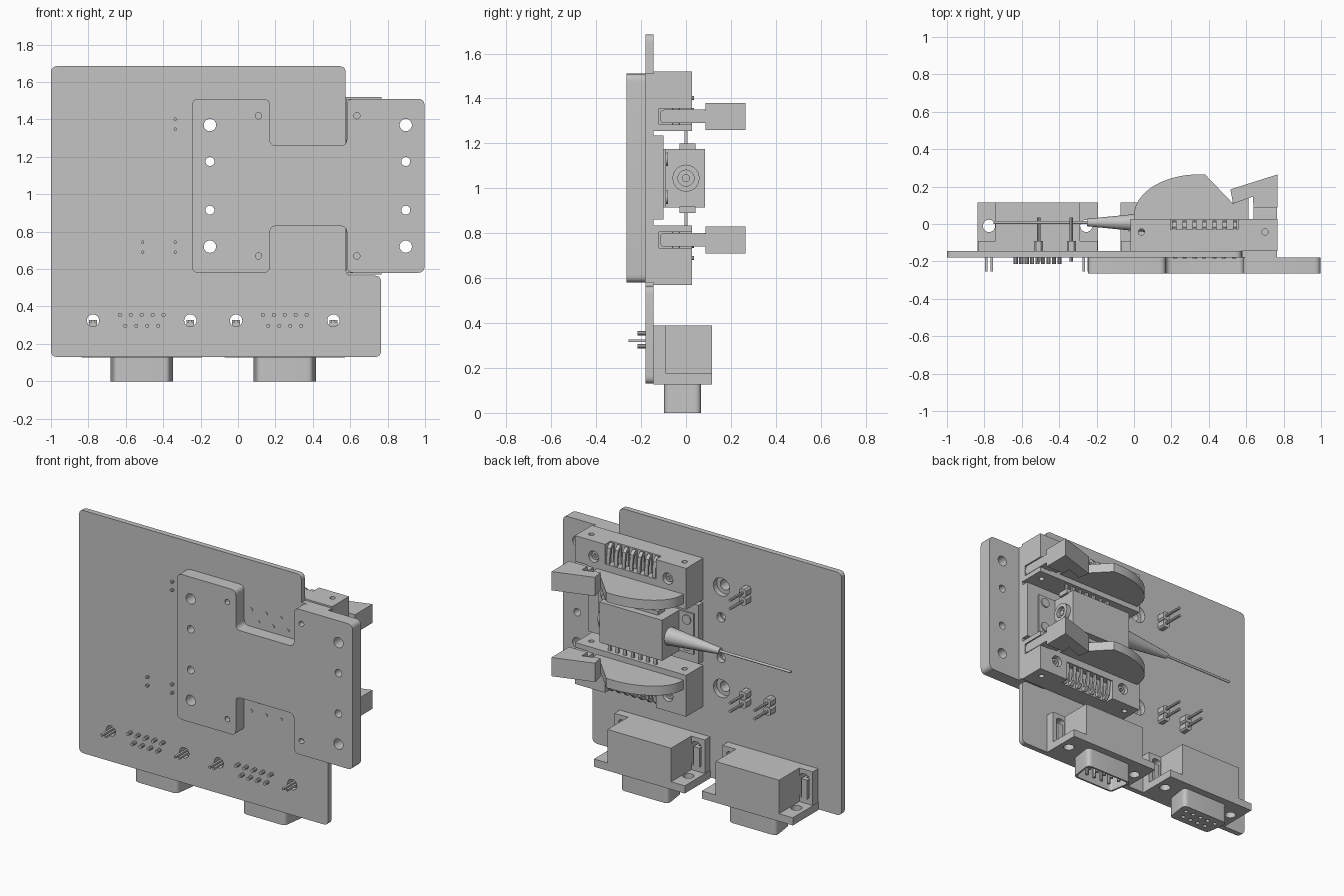
import bpy, bmesh, math
from mathutils import Vector

if "Cube" in bpy.data.objects:
    bpy.data.objects.remove(bpy.data.objects["Cube"], do_unlink=True)

SHADE = (0.55, 0.55, 0.55, 1)
grey = bpy.data.materials.new("light grey")
grey.use_nodes = True
grey.diffuse_color = SHADE
grey.node_tree.nodes["Principled BSDF"].inputs["Base Color"].default_value = SHADE

# where the two profile coordinates and the depth go, per extrusion axis
PLACE = {"x": lambda a, b, d: (d, a, b), "y": lambda a, b, d: (a, d, b), "z": lambda a, b, d: (a, b, d)}


def prism(name, axis, pts, lo, hi, taper=1.0):
    """Extrude a profile along an axis; taper scales the far end."""
    bm = bmesh.new()
    n = len(pts)
    ca, cb = sum(p[0] for p in pts) / n, sum(p[1] for p in pts) / n
    put = PLACE[axis]
    near = [bm.verts.new(put(a, b, lo)) for a, b in pts]
    far = [bm.verts.new(put(ca + (a - ca) * taper, cb + (b - cb) * taper, hi)) for a, b in pts]
    bm.faces.new(near)
    bm.faces.new(far)
    for i in range(n):
        j = (i + 1) % n
        bm.faces.new((near[i], near[j], far[j], far[i]))
    bmesh.ops.recalc_face_normals(bm, faces=bm.faces)
    mesh = bpy.data.meshes.new(name)
    bm.to_mesh(mesh)
    bm.free()
    mesh.materials.append(grey)
    obj = bpy.data.objects.new(name, mesh)
    bpy.context.collection.objects.link(obj)
    return obj


def box(name, x0, x1, y0, y1, z0, z1):
    return prism(name, "z", [(x0, y0), (x1, y0), (x1, y1), (x0, y1)], min(z0, z1), max(z0, z1))


def rod(name, axis, a, b, lo, hi, r, taper=1.0, sides=20):
    ring = [(a + r * math.cos(math.tau * i / sides), b + r * math.sin(math.tau * i / sides)) for i in range(sides)]
    return prism(name, axis, ring, lo, hi, taper)


def rounded(pts, r, steps=5):
    """Round every corner of a polygon with radius r."""
    out = []
    for i, p in enumerate(pts):
        p, a, b = Vector(p), Vector(pts[i - 1]), Vector(pts[(i + 1) % len(pts)])
        u, v = (a - p).normalized(), (b - p).normalized()
        t = r / math.tan(u.angle(v) / 2)
        s, e = p + u * t, p + v * t
        for k in range(steps + 1):
            f = k / steps
            out.append(tuple(s * (1 - f) ** 2 + p * 2 * f * (1 - f) + e * f * f))
    return out


def only(obj):
    bpy.ops.object.select_all(action="DESELECT")
    obj.select_set(True)
    bpy.context.view_layer.objects.active = obj


def join(name, objs):
    only(objs[0])
    for o in objs:
        o.select_set(True)
    bpy.ops.object.join()
    objs[0].name = name
    return objs[0]


def cut(obj, cutters):
    tool = join("cutter", cutters)
    mod = obj.modifiers.new("cut", "BOOLEAN")
    mod.operation, mod.solver, mod.object = "DIFFERENCE", "EXACT", tool
    only(obj)
    bpy.ops.object.modifier_apply(modifier="cut")
    bpy.data.objects.remove(tool, do_unlink=True)


MID = 1.045                      # height of the mirrored optical mount
BOARD, FRONT = -0.145, -0.18     # back and front of the circuit board
PORTS = (-0.515, 0.25)           # connector centres
EAR = 0.26                       # connector screw offset

# circuit board with mounting holes
outline = [(-1, 0.13), (0.765, 0.13), (0.765, 0.565), (0.575, 0.565), (0.575, 1.685), (-1, 1.685)]
board = prism("circuit_board", "y", rounded(outline, 0.035), FRONT, BOARD)
holes = [rod("h", "y", c + s * EAR, 0.325, -0.3, 0, 0.033) for c in PORTS for s in (-1, 1)]
for s in (-1, 1):
    holes += [rod("h", "y", -0.15, MID + s * 0.325, -0.3, 0, 0.058),
              rod("h", "y", -0.147, MID + s * 0.13, -0.3, 0, 0.03)]
cut(board, holes)

# front heat plate, notched at top and bottom
top, low, inner = 1.51, 0.58, 0.215
outline = [(-0.245, low), (0.17, low), (0.17, MID - inner), (0.582, MID - inner), (0.582, low), (0.997, low),
           (0.997, top), (0.582, top), (0.582, MID + inner), (0.17, MID + inner), (0.17, top), (-0.245, top)]
plate = prism("heat_plate", "y", rounded(outline, 0.035), -0.265, FRONT)
holes = []
for s in (-1, 1):
    for x in (-0.15, 0.897):
        holes += [rod("h", "y", x, MID + s * 0.325, -0.4, 0, 0.033), rod("h", "y", x, MID + s * 0.13, -0.4, 0, 0.024)]
    for x in (0.11, 0.635):
        holes.append(rod("h", "y", x, MID + s * 0.375, -0.4, -0.23, 0.017))
cut(plate, holes)
box("plate_step", 0.577, 0.765, FRONT, BOARD, low, top)
box("pedestal", -0.02, 0.765, BOARD, -0.1, 0.86, 1.235)

# upper and lower contact holders with their clamps
for s, side in ((1, "upper"), (-1, "lower")):
    def z(d):
        return MID + s * d

    holder = box(side + "_holder", -0.02, 0.768, BOARD, 0.027, z(0.21), z(0.475))
    cut(holder, [box("c", 0.195, 0.555, -0.03, 0.1, z(0.35), z(0.6)),
                 box("c", 0.68, 0.9, -0.12, 0.1, z(0.24), z(0.31))]
        + [rod("c", "y", x, z(0.375), -0.01, 0.1, 0.036) for x in (0.11, 0.635)]
        + [rod("c", "z", x, -0.043, *sorted((z(0.1), z(0.6))), 0.017) for x in (0.04, 0.7)])
    for x in (0.11, 0.635):
        screw = rod(side + "_holder_screw", "y", x, z(0.375), -0.02, 0.01, 0.026)
        cut(screw, [rod("c", "y", x, z(0.375), -0.005, 0.05, 0.013, sides=6)])
    # spring contacts, package leads and solder tails
    hook = [(-0.032, 0.34), (-0.032, 0.465), (-0.015, 0.475), (0.01, 0.45), (0.018, 0.39), (0.018, 0.34),
            (0.008, 0.34), (0.006, 0.39), (-0.002, 0.44), (-0.018, 0.455), (-0.02, 0.34)]
    hook = [(y, z(d)) for y, d in hook]
    xs = [0.215 + 0.054 * i for i in range(7)]
    join(side + "_contacts", [prism("c", "x", hook, x - 0.011, x + 0.011) for x in xs])
    join(side + "_leads", [box("l", x - 0.01, x + 0.01, -0.006, 0.006, z(0.12), z(0.22)) for x in xs])
    box(side + "_lead_collar", 0.17, 0.57, -0.03, 0.042, z(0.125), z(0.155))
    tails = [(0.22 + 0.105 * i, 0.325) for i in range(4)] + [(0.27 + 0.105 * i, 0.257) for i in range(3)]
    join(side + "_tails", [rod("t", "y", x, z(d), -0.184, BOARD, 0.011, sides=10) for x, d in tails])
    # curved clamp lever
    lever = [(0.345 + 0.345 * math.cos(math.radians(a)), 0.045 + 0.22 * math.sin(math.radians(a)))
             for a in range(180, 79, -6)]
    lever += [(0.53, 0.108), (0.612, 0.142), (0.612, 0.022), (0, 0.022)]
    lo, hi = sorted((z(0.245), z(0.305)))
    prism(side + "_clamp", "z", lever, lo, hi)
    prism(side + "_latch", "x", rounded([(-0.115, lo), (0.1, lo), (0.1, hi), (-0.115, hi)], 0.02), 0.638, 0.765)
    tab = [(0.515, 0.185), (0.768, 0.265), (0.768, 0.087), (0.638, 0.087), (0.637, 0.147), (0.53, 0.108)]
    lo, hi = sorted((z(0.215), z(0.335)))
    prism(side + "_clamp_tab", "z", tab, lo, hi)

# optical package with end ring, boot and fibre
box("package", 0.11, 0.555, -0.095, 0.085, MID - 0.13, MID + 0.13)
box("package_base", 0.01, 0.68, -0.1, -0.088, MID - 0.13, MID + 0.13)
for x in (0.055, 0.635):
    for s in (-1, 1):
        rod("base_screw", "y", x, MID + s * 0.085, -0.09, -0.08, 0.03)
ring = rod("end_ring", "x", 0, MID, 0.55, 0.585, 0.06, sides=28)
cut(ring, [rod("c", "x", 0, MID, 0.56, 0.7, 0.036)])
rod("end_pin", "x", 0, MID, 0.55, 0.575, 0.018)
rod("boot", "x", 0.008, MID, -0.25, 0.115, 0.02, 2.8, 28)
rod("fibre", "x", 0.008, MID, -0.75, -0.24, 0.008, sides=12)

# pin headers on the board
for x, h in ((-0.335, 1.375), (-0.51, 0.717), (-0.335, 0.717)):
    parts = []
    for s in (-1, 1):
        block = rounded([(x - 0.024, h + s * 0.027 - 0.026), (x + 0.024, h + s * 0.027 - 0.026),
                         (x + 0.024, h + s * 0.027 + 0.026), (x - 0.024, h + s * 0.027 + 0.026)], 0.01, 1)
        parts += [prism("b", "y", block, BOARD, -0.092),
                  rod("p", "y", x, h + s * 0.027, -0.2, 0.035, 0.009, sides=8)]
    join("pin_header", parts)

# edge connectors: the +x one has pins, the other sockets
for c, kind in zip(PORTS, ("socket", "pin")):
    box(kind + "_body", c - 0.225, c + 0.225, BOARD, 0.115, 0.17, 0.39)
    flange = box(kind + "_flange", c - 0.322, c + 0.322, BOARD, 0.115, 0.126, 0.175)
    cut(flange, [rod("c", "z", c + s * EAR, -0.01, 0, 0.3, 0.033) for s in (-1, 1)])
    for s in (-1, 1):
        e = c + s * EAR
        bracket = box(kind + "_bracket", min(c + s * 0.2, c + s * 0.32), max(c + s * 0.2, c + s * 0.32),
                      BOARD, -0.09, 0.17, 0.39)
        slot = [(e - 0.033, 0.2), (e + 0.033, 0.2), (e + 0.033, 0.362), (e - 0.033, 0.362)]
        cut(bracket, [prism("c", "y", rounded(slot, 0.028), -0.3, 0.05)])
        prongs = [box("p", e + t * 0.014 - 0.007, e + t * 0.014 + 0.007, -0.255, -0.09, 0.315, 0.327) for t in (-1, 1)]
        join(kind + "_clip", prongs + [box("p", e - 0.021, e + 0.021, -0.12, -0.09, 0.18, 0.327)])
    # D-shaped shell
    shape = [(c - 0.171, 0.067), (c + 0.171, 0.067), (c + 0.148, -0.097), (c - 0.148, -0.097)]
    shell = prism(kind + "_shell", "z", rounded(shape, 0.03), 0, 0.135)
    grid = [(c - 0.115 + 0.0575 * i, 0.015) for i in range(5)] + [(c - 0.086 + 0.0575 * i, -0.045) for i in range(4)]
    if kind == "pin":
        shape = [(c + (x - c) * 0.93, -0.015 + (y + 0.015) * 0.86) for x, y in shape]
        cut(shell, [prism("c", "z", rounded(shape, 0.025), -0.1, 0.11)])
        join("contact_pins", [rod("p", "z", x, y, 0.015, 0.12, 0.011, sides=10) for x, y in grid])
    else:
        cut(shell, [rod("c", "z", x, y, -0.1, 0.04, 0.013, sides=12) for x, y in grid])
    tails = [(c - 0.117 + 0.0585 * i, 0.355) for i in range(5)] + [(c - 0.088 + 0.0585 * i, 0.297) for i in range(4)]
    join(kind + "_tails", [rod("t", "y", x, h, -0.215, BOARD, 0.011, sides=10) for x, h in tails])

# smooth the round surfaces, keep hard edges
bpy.ops.object.select_all(action="DESELECT")
for o in bpy.context.scene.objects:
    if o.type == "MESH":
        o.select_set(True)
        bpy.context.view_layer.objects.active = o
bpy.ops.object.shade_smooth_by_angle(angle=math.radians(32))
